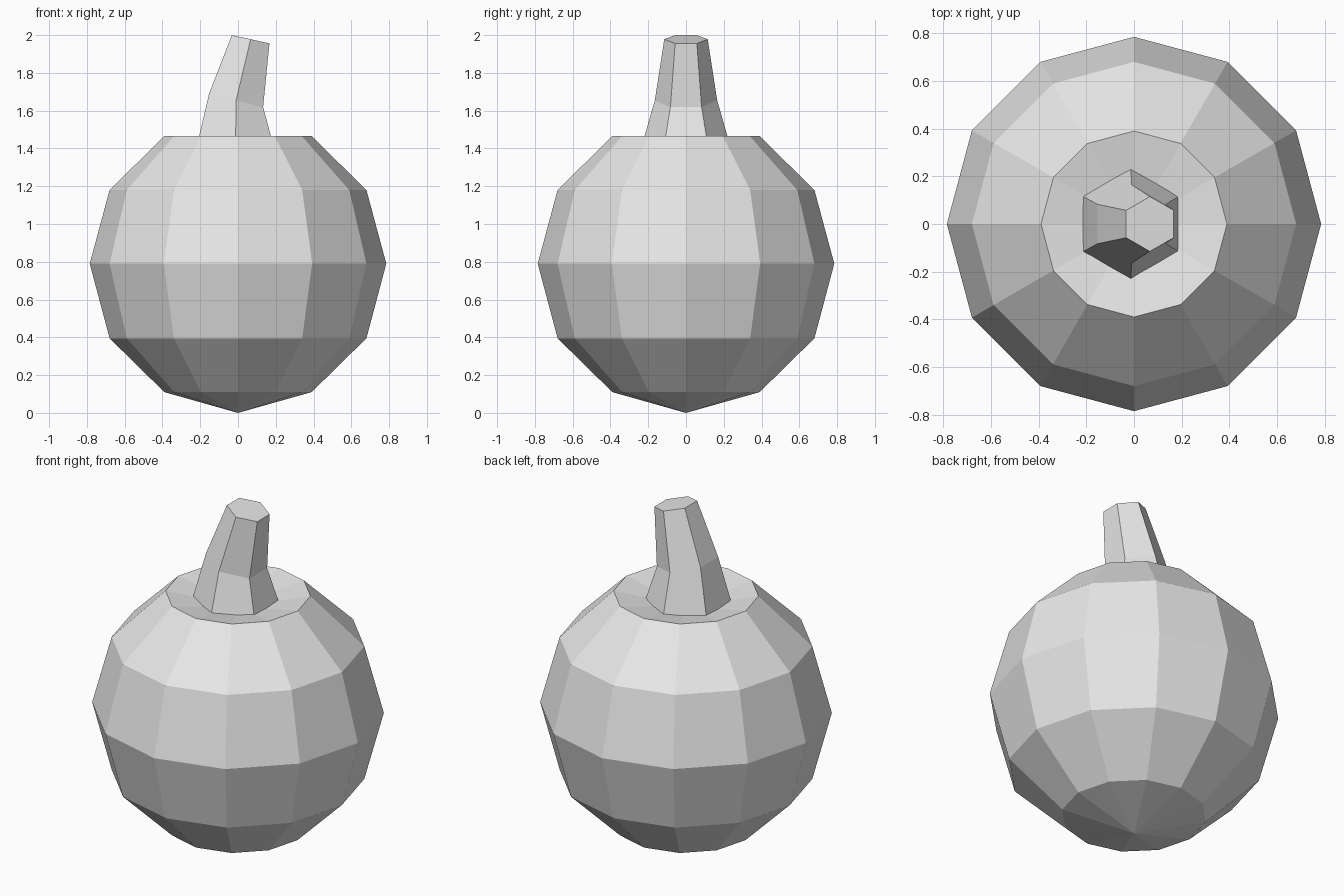
import bpy, bmesh, math

cube = bpy.data.objects.get("Cube")
if cube:
    bpy.data.objects.remove(cube, do_unlink=True)

grey = bpy.data.materials.new("plain grey")
grey.use_nodes = True
grey.diffuse_color = (0.8, 0.8, 0.8, 1)
grey.node_tree.nodes["Principled BSDF"].inputs["Base Color"].default_value = (0.8, 0.8, 0.8, 1)


def ring(bm, sides, radius, z, cx=0.0, tilt=0.0):
    """Ring of vertices with one on the y axis; tilt lowers its +x side."""
    verts = []
    for i in range(sides):
        a = math.pi / 2 + i * math.tau / sides
        dx = radius * math.cos(a)
        verts.append(bm.verts.new((cx + dx, radius * math.sin(a), z - tilt * dx)))
    return verts


def bridge(bm, lower, upper):
    n = len(lower)
    for i in range(n):
        j = (i + 1) % n
        bm.faces.new((lower[i], lower[j], upper[j], upper[i]))


def fan(bm, loop, z):
    tip = bm.verts.new((0, 0, z))
    for i, v in enumerate(loop):
        bm.faces.new((v, loop[(i + 1) % len(loop)], tip))


def finish(bm, name):
    bmesh.ops.recalc_face_normals(bm, faces=bm.faces)
    mesh = bpy.data.meshes.new(name)
    bm.to_mesh(mesh)
    bm.free()
    mesh.materials.append(grey)
    obj = bpy.data.objects.new(name, mesh)
    bpy.context.collection.objects.link(obj)
    return obj


# Twelve-sided round body with a pointed base and a dished top
bm = bmesh.new()
profile = [(0.39, 0.11), (0.68, 0.395), (0.785, 0.79), (0.68, 1.18), (0.39, 1.465)]
rings = [ring(bm, 12, r, z) for r, z in profile]
for low, high in zip(rings, rings[1:]):
    bridge(bm, low, high)
fan(bm, rings[0], 0.0)
fan(bm, rings[-1], 1.39)
finish(bm, "gourd_body")

# Six-sided bent stem, sunk into the dished top
bm = bmesh.new()
sections = [
    dict(radius=0.25, z=1.36, cx=-0.014),
    dict(radius=0.165, z=1.655, cx=-0.01, tilt=0.25),
    dict(radius=0.115, z=1.978, cx=0.067, tilt=0.22),
]
rings = [ring(bm, 6, **s) for s in sections]
for low, high in zip(rings, rings[1:]):
    bridge(bm, low, high)
bm.faces.new(rings[0])
bm.faces.new(rings[-1])
finish(bm, "stem")
